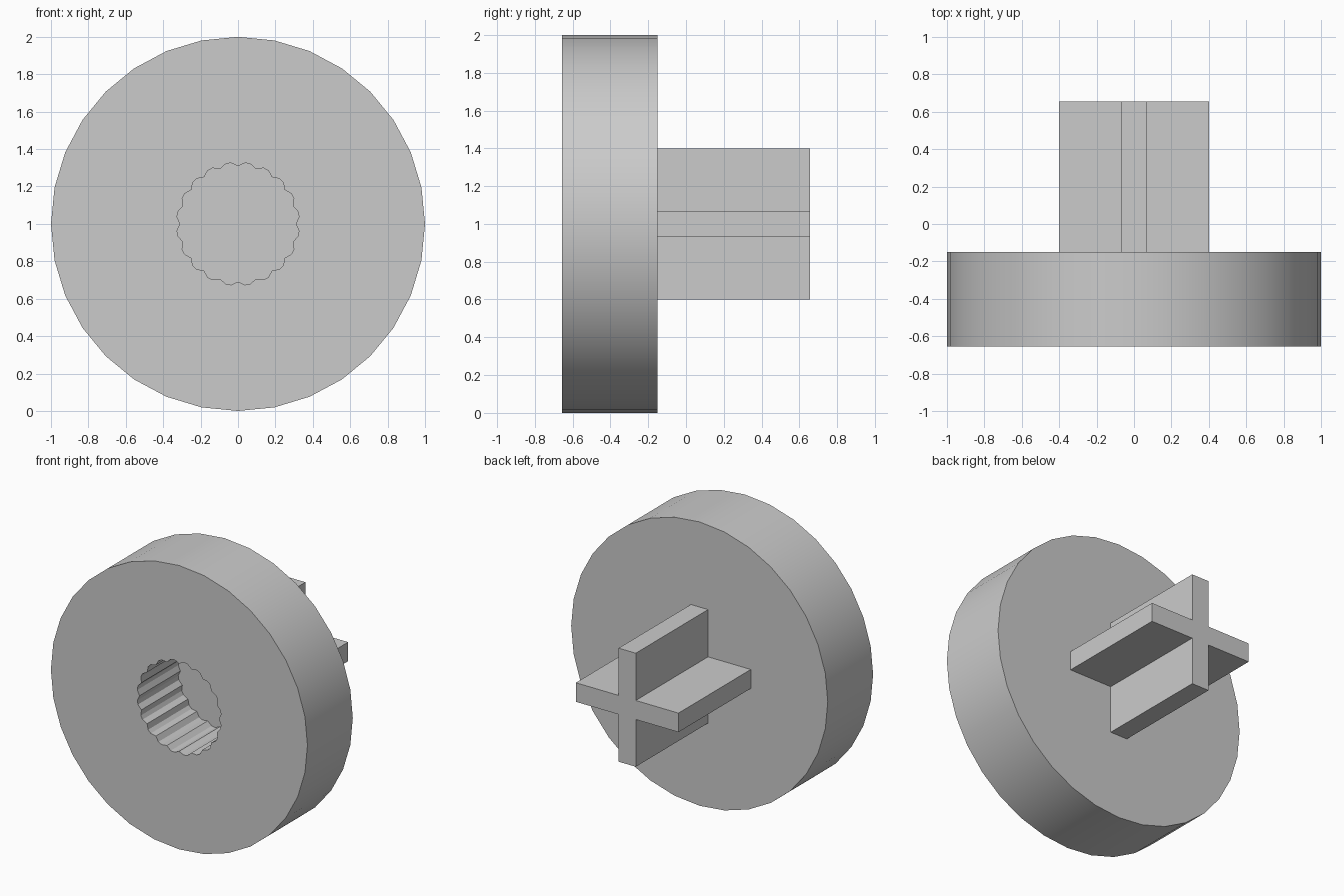
import bpy, bmesh, math

cube = bpy.data.objects.get("Cube")
if cube:
    bpy.data.objects.remove(cube)

grey = bpy.data.materials.new("plain grey")
grey.use_nodes = True
colour = (0.6, 0.6, 0.6, 1)
grey.diffuse_color = colour
grey.node_tree.nodes["Principled BSDF"].inputs["Base Color"].default_value = colour

FRONT, BACK, END = -0.655, -0.15, 0.655
FLOOR = -0.2
CENTRE = 1.0


def ring(bm, points, y):
    return [bm.verts.new((x, y, CENTRE + z)) for x, z in points]


def bridge(bm, a, b):
    n = len(a)
    return [bm.faces.new((a[i], a[(i + 1) % n], b[(i + 1) % n], b[i])) for i in range(n)]


def finish(bm, name):
    bmesh.ops.recalc_face_normals(bm, faces=bm.faces)
    mesh = bpy.data.meshes.new(name)
    bm.to_mesh(mesh)
    bm.free()
    mesh.materials.append(grey)
    obj = bpy.data.objects.new(name, mesh)
    bpy.context.collection.objects.link(obj)
    return obj


def polar(radius, angle):
    return radius * math.cos(angle), radius * math.sin(angle)


# Round disc with a fluted blind socket in its front
SIDES, FLUTES = 32, 20
outline = [polar(1, math.tau * i / SIDES) for i in range(SIDES)]
flutes = []
for i in range(FLUTES):
    for offset, radius in ((0, 0.309), (0.36, 0.328), (0.64, 0.328)):
        flutes.append(polar(radius, math.tau * (i + offset) / FLUTES))

bm = bmesh.new()
front, back = ring(bm, outline, FRONT), ring(bm, outline, BACK)
mouth, floor = ring(bm, flutes, FRONT), ring(bm, flutes, FLOOR)
for face in bridge(bm, front, back):
    face.smooth = True
bridge(bm, mouth, floor)
bm.faces.new(back)
bm.faces.new(floor)
rims = [e for e in bm.edges if e.is_boundary]
bmesh.ops.triangle_fill(bm, edges=rims, use_beauty=True)
for edge in bm.edges:
    if len(edge.link_faces) == 2 and edge.calc_face_angle(0) > math.radians(30):
        edge.smooth = False
finish(bm, "disc")

# Cross-shaped axle on the back
ARM, HALF = 0.4, 0.067
quarter = [(ARM, -HALF), (ARM, HALF), (HALF, HALF)]
cross = []
for turn in range(4):
    for x, z in quarter:
        for _ in range(turn):
            x, z = -z, x
        cross.append((x, z))

bm = bmesh.new()
near, far = ring(bm, cross, BACK), ring(bm, cross, END)
bridge(bm, near, far)
bm.faces.new(near)
bm.faces.new(far)
finish(bm, "cross_axle")
